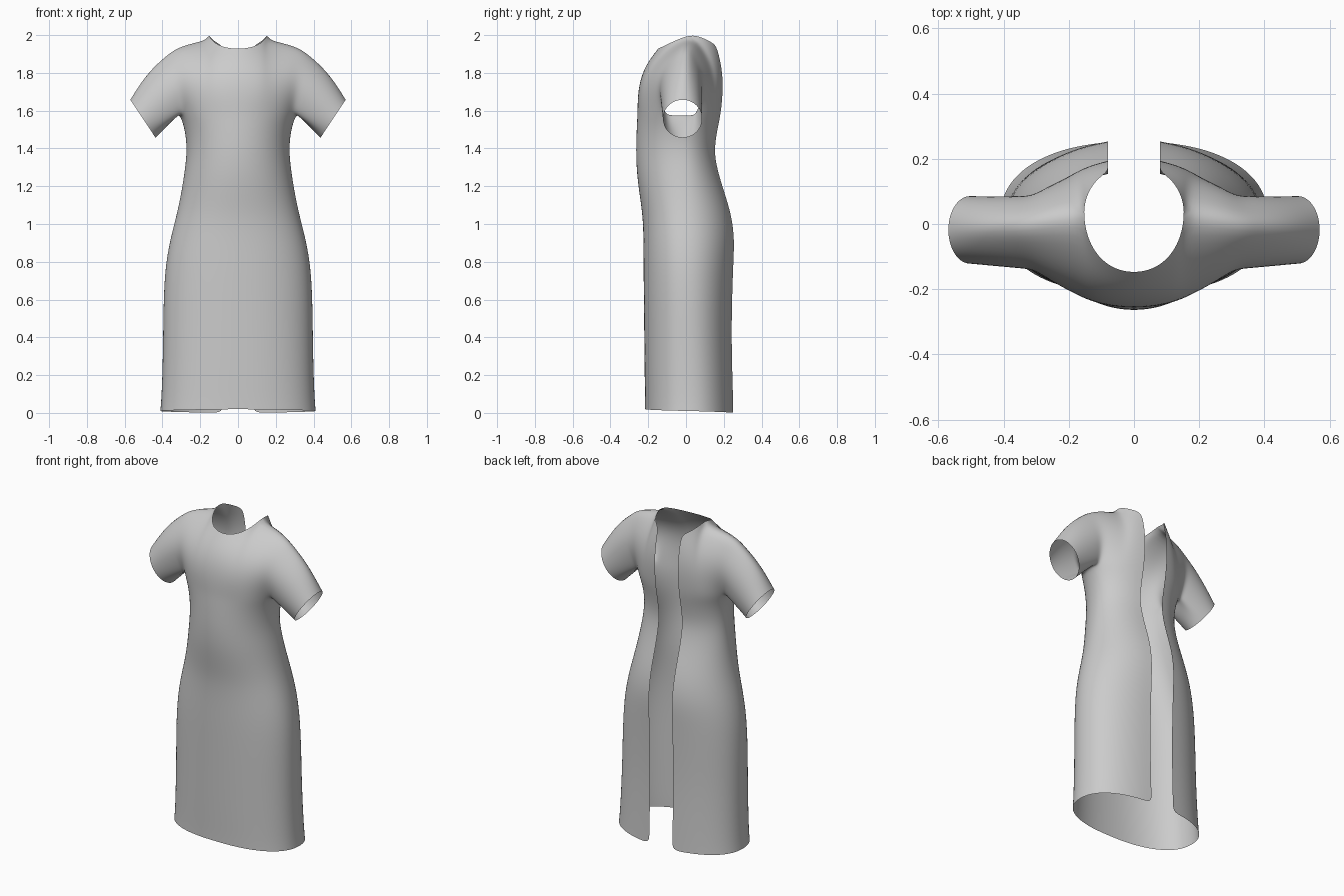
import bpy, bmesh
from math import sin, cos, pi, asin
from mathutils import Vector

if "Cube" in bpy.data.objects:
    bpy.data.objects.remove(bpy.data.objects["Cube"])

# body profile rows: z, half width, front y, back y
ROWS = [(0.0, .413, -.218, .254), (.06, .408, -.218, .252), (.2, .402, -.220, .248),
        (.4, .398, -.222, .244), (.6, .396, -.224, .247), (.78, .386, -.226, .254),
        (.92, .360, -.226, .262), (1.04, .328, -.230, .248), (1.15, .304, -.246, .216),
        (1.26, .286, -.261, .180), (1.37, .272, -.266, .156), (1.46, .276, -.264, .166),
        (1.53, .291, -.261, .180), (1.585, .312, -.258, .190)]
N, F, UP = 16, 6, 5      # columns per half ring, front panel columns, rows above underarm
GAP = .08                # half width of the back opening

bm = bmesh.new()


def vert(p):
    return bm.verts.new(p)


def skin(rows):
    for r0, r1 in zip(rows, rows[1:]):
        for a, b, c, d in zip(r0, r0[1:], r1[1:], r1):
            bm.faces.new((a, b, c, d))


# skirt and waist: half rings from front centre round to the back opening
body = []
for z, w, yf, yb in ROWS:
    k = min(1, z / 1.5)
    cy = .015 - .03 * k
    p = .88 + .12 * k
    end = pi - asin((GAP / w) ** (1 / p))
    ring = []
    for j in range(N + 1):
        t = pi / 2 * j / 8 if j <= 8 else pi / 2 + (end - pi / 2) * (j - 8) / 8
        c = abs(cos(t)) ** p
        y = cy + (yf - cy) * c if j <= 8 else cy + (yb - cy) * c
        x = w * abs(sin(t)) ** p if j else 0
        hem = .02 * (1 - j / N) * max(0, 1 - z / .2)
        ring.append(vert((x, y, z + hem)))
    body.append(ring)
skin(body)
under = body[-1]

# neckline and shoulder seam
front_top = [vert(p) for p in [(0, -.155, 1.925), (.082, -.132, 1.935), (.138, -.065, 1.968),
                               (.157, .025, 2.005), (.215, .022, 1.988),
                               (.28, .012, 1.972), (.342, .0, 1.945)]]
back_top = front_top[:2:-1] + [vert(p) for p in [(.148, .085, 1.988), (.118, .135, 1.962),
                                                 (GAP, .160, 1.945)]]


# chest and back panels rising to the shoulder seam
def panel(base, top, bulges, sign):
    rows = [base]
    for r in range(1, UP):
        s = r / UP
        row = []
        for a, b, g in zip(base, top, bulges):
            q = a.co.lerp(b.co, s)
            q.y = b.co.y + (a.co.y - b.co.y) * (1 - s ** 3) + sign * g * sin(pi * s)
            row.append(vert(q))
        rows.append(row)
    rows.append(top)
    skin(rows)
    return rows


front = panel(under[:F + 1], front_top, [.045 * (j / F) ** 2 for j in range(F + 1)], -1)
back = panel(under[N - F:], back_top, [.014 + .03 * (1 - j / F) ** 2 for j in range(F + 1)], 1)

# short sleeve lofted from the armhole to the cuff
loop = [r[F] for r in front] + [r[0] for r in back[-2::-1]] + [under[9], under[8], under[7]]
n = len(loop)
centre, up, side = Vector((.503, -.018, 1.557)), Vector((.069, 0, .104)), Vector((0, .107, 0))
rings = [loop + loop[:1]]
STEPS = 6
for s in range(1, STEPS + 1):
    t = s / STEPS
    ring = []
    for i, v in enumerate(loop):
        a = 2 * pi * (i - UP) / n
        q = v.co.lerp(centre + up * cos(a) + side * sin(a), t)
        q += Vector((.6, 0, .8)) * .022 * sin(pi * t) * max(0, cos(a))
        ring.append(vert(q))
    rings.append(ring + ring[:1])
skin(rings)

bmesh.ops.recalc_face_normals(bm, faces=bm.faces)
if sum((f.normal.y for f in bm.faces if f.calc_center_median().y < -.1)) > 0:
    bmesh.ops.reverse_faces(bm, faces=bm.faces)
mesh = bpy.data.meshes.new("open_back_dress")
bm.to_mesh(mesh)
bm.free()
dress = bpy.data.objects.new("open_back_dress", mesh)
bpy.context.collection.objects.link(dress)
mesh.polygons.foreach_set("use_smooth", [True] * len(mesh.polygons))

# mirror the half and smooth the cloth
m = dress.modifiers.new("mirror", 'MIRROR')
m.use_clip = True
m.merge_threshold = .0005
s = dress.modifiers.new("smooth", 'SUBSURF')
s.levels = s.render_levels = 2
s.boundary_smooth = 'ALL'
